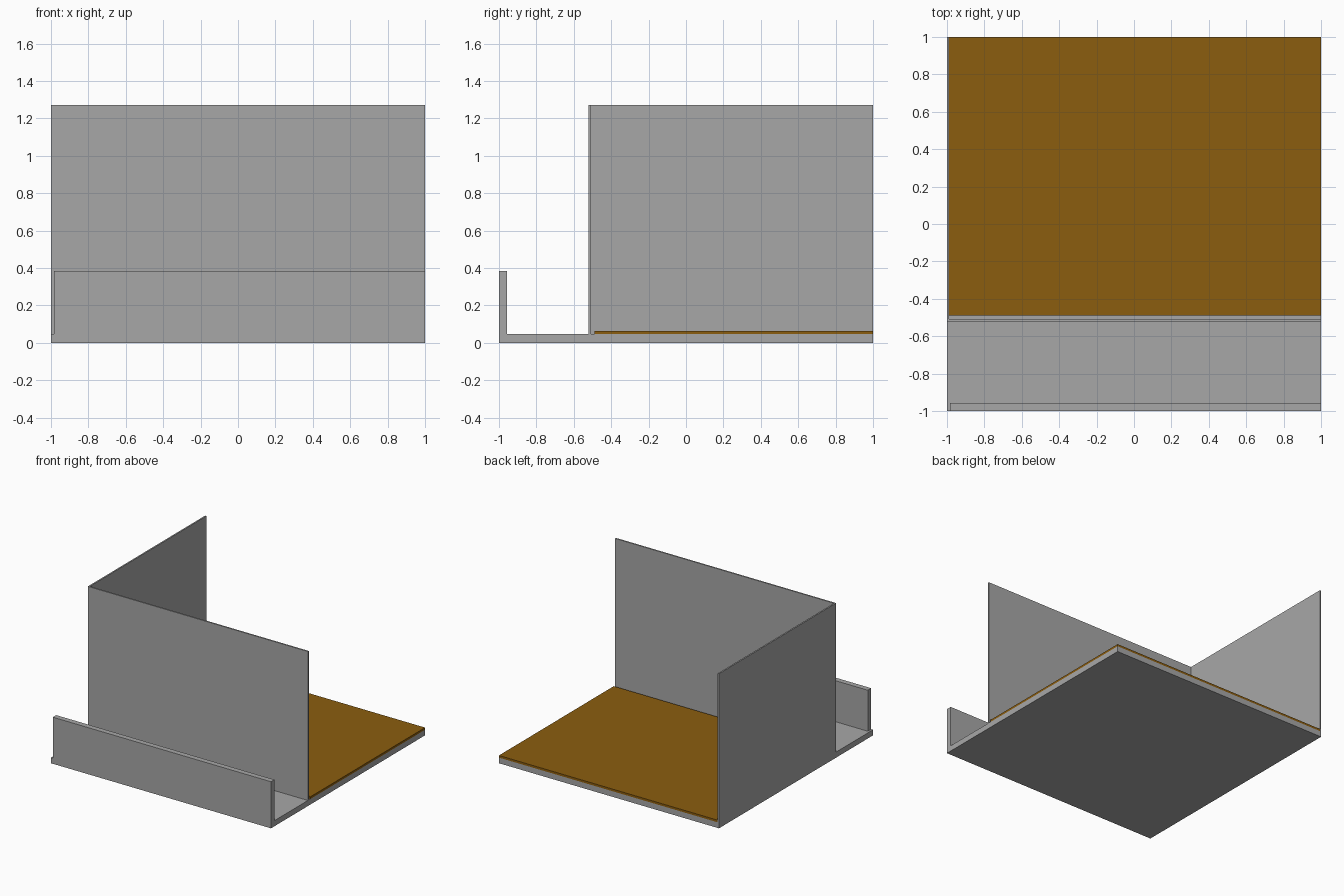
import bpy
import bmesh

if "Cube" in bpy.data.objects:
    bpy.data.objects.remove(bpy.data.objects["Cube"])


def material(name, rgb):
    m = bpy.data.materials.new(name)
    m.diffuse_color = (*rgb, 1.0)
    m.use_nodes = True
    m.node_tree.nodes["Principled BSDF"].inputs["Base Color"].default_value = m.diffuse_color
    return m


GREY = material("grey plaster", (0.39, 0.39, 0.39))
WOOD = material("brown wood", (0.26, 0.11, 0.0045))


def box(name, x, y, z, mat):
    """Axis-aligned box from (min, max) pairs."""
    bm = bmesh.new()
    bmesh.ops.create_cube(bm, size=1.0)
    for v in bm.verts:
        v.co = [r[1] if c > 0 else r[0] for c, r in zip(v.co, (x, y, z))]
    mesh = bpy.data.meshes.new(name)
    bm.to_mesh(mesh)
    bm.free()
    mesh.materials.append(mat)
    obj = bpy.data.objects.new(name, mesh)
    bpy.context.collection.objects.link(obj)
    return obj


SLAB = 0.046   # slab top
TOP = 1.27     # wall top
WALL = 0.012   # wall thickness

# Concrete base
box("base_slab", (-1, 1), (-1, 1), (0, SLAB), GREY)
# Low balcony wall along the front
box("balcony_parapet", (-0.983, 1), (-1, -0.956), (SLAB, 0.383), GREY)
# Two tall room walls meeting at the left corner
box("front_wall", (-1, 1), (-0.521, -0.521 + WALL), (SLAB, TOP), GREY)
box("left_wall", (-1, -1 + WALL), (-0.521 + WALL, 1), (SLAB, TOP), GREY)
# Wooden room floor, with a narrow gap to the front wall
box("wood_floor", (-1 + WALL, 1), (-0.49, 1), (SLAB, 0.064), WOOD)
